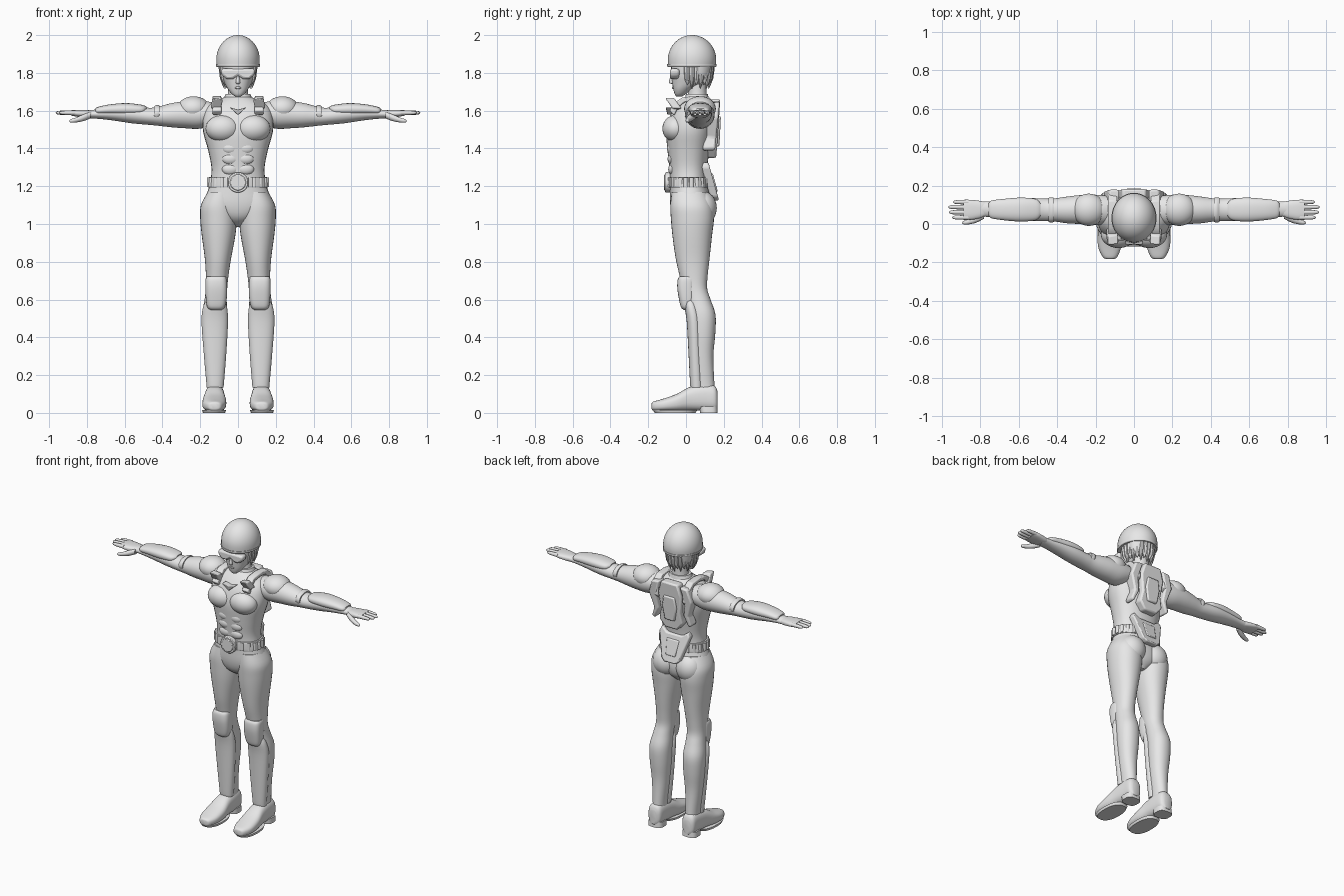
import bpy, bmesh, math
from mathutils import Vector

grey = bpy.data.materials.new("plain_grey")
grey.diffuse_color = (0.8, 0.8, 0.8, 1)


def finish(name, bm, mirror=False, bevel=0, angle=40):
    bmesh.ops.recalc_face_normals(bm, faces=bm.faces)
    me = bpy.data.meshes.new(name)
    bm.to_mesh(me)
    bm.free()
    me.materials.append(grey)
    me.shade_smooth()
    me.set_sharp_from_angle(angle=math.radians(angle))
    ob = bpy.data.objects.new(name, me)
    bpy.context.collection.objects.link(ob)
    if bevel:
        m = ob.modifiers.new("bevel", 'BEVEL')
        m.width, m.segments = bevel, 2
    if mirror:
        ob.modifiers.new("mirror", 'MIRROR').use_mirror_merge = False
    return ob


def smooth_rings(rings, sub):
    out = []
    for i in range(len(rings) - 1):
        p = [rings[max(0, min(len(rings) - 1, i + k))] for k in (-1, 0, 1, 2)]
        for s in range(sub):
            t = s / sub
            out.append([0.5 * (2 * b + (c - a) * t + (2 * a - 5 * b + 4 * c - d) * t * t
                               + (3 * b - a - 3 * c + d) * t ** 3) for a, b, c, d in zip(*p)])
    return out + [list(rings[-1])]


def loft(name, rings, axis='z', n=2.0, mirror=False, seg=32, sub=4):
    """Rings are (position on axis, low a, high a, low b, high b)."""
    bm = bmesh.new()
    loops = []
    for t, a0, a1, b0, b1 in smooth_rings(rings, sub):
        loop = []
        for k in range(seg):
            c, s = math.cos(2 * math.pi * k / seg), math.sin(2 * math.pi * k / seg)
            a = (a0 + a1) / 2 + (a1 - a0) / 2 * math.copysign(abs(c) ** (2 / n), c)
            b = (b0 + b1) / 2 + (b1 - b0) / 2 * math.copysign(abs(s) ** (2 / n), s)
            loop.append(bm.verts.new({'x': (t, a, b), 'y': (a, t, b), 'z': (a, b, t)}[axis]))
        loops.append(loop)
    for p, q in zip(loops, loops[1:]):
        for k in range(seg):
            j = (k + 1) % seg
            bm.faces.new((p[k], p[j], q[j], q[k]))
    bm.faces.new(loops[0])
    bm.faces.new(loops[-1])
    return finish(name, bm, mirror)


def column(name, rings, **kw):
    """Loft symmetric in x: (z, half width, front y, back y)."""
    return loft(name, [(z, -w, w, f, b) for z, w, f, b in rings], **kw)


def ball(name, loc, r, mirror=False):
    bm = bmesh.new()
    bmesh.ops.create_uvsphere(bm, u_segments=28, v_segments=16, radius=1)
    for v in bm.verts:
        v.co = Vector([l + c * s for l, c, s in zip(loc, v.co, r)])
    return finish(name, bm, mirror)


def prism(name, pts, lo, hi, axis='y', bevel=0.005, mirror=False, shear=0):
    """Outline extruded along y (points are x,z) or x (points are y,z)."""
    bm = bmesh.new()
    zc = sum(p[1] for p in pts) / len(pts)
    ends = []
    for d in (lo, hi):
        ends.append([bm.verts.new((a, d + shear * (zc - z), z) if axis == 'y' else (d, a, z))
                     for a, z in pts])
    for e in ends:
        bm.faces.new(e)
    for k in range(len(pts)):
        j = (k + 1) % len(pts)
        bm.faces.new((ends[0][k], ends[0][j], ends[1][j], ends[1][k]))
    return finish(name, bm, mirror, bevel, 30)


def disc(name, r, y0, y1, z):
    pts = [(r * math.cos(k * math.pi / 16), z + r * math.sin(k * math.pi / 16)) for k in range(32)]
    return prism(name, pts, y0, y1, bevel=0.004)


# Torso and pelvis
column("torso", [(0.985, .02, .0, .09), (1.03, .1, -.06, .13), (1.1, .178, -.083, .14),
                 (1.2, .152, -.085, .115), (1.29, .14, -.088, .112), (1.39, .158, -.098, .125),
                 (1.49, .185, -.105, .143), (1.57, .185, -.085, .148), (1.62, .165, -.055, .145),
                 (1.655, .11, -.025, .128), (1.675, .06, .0, .11)], n=2.3)
ball("chest_muscle", (.08, -.055, 1.505), (.092, .07, .072), True)
for i, z in enumerate((1.4, 1.345, 1.29)):
    ball(f"belly_muscle_{i}", (.04, -.077 - .007 * i / -2, z), (.045, .024, .032), True)
ball("buttock", (.085, .085, 1.085), (.085, .078, .09), True)

# Legs, guards and shoes
loft("leg", [(.1, .082, .16, .035, .155), (.16, .08, .162, .035, .15), (.3, .068, .176, .028, .145),
             (.42, .058, .188, .022, .155), (.52, .056, .19, .015, .156), (.6, .06, .177, .0, .13),
             (.66, .057, .17, -.018, .112), (.73, .05, .17, -.035, .115), (.82, .036, .176, -.055, .125),
             (.94, .014, .192, -.072, .138), (1.03, .006, .2, -.08, .148), (1.1, .01, .196, -.083, .14),
             (1.17, .02, .16, -.075, .11)], n=2.15, mirror=True)
loft("shin_guard", [(.135, .076, .166, .026, .085), (.15, .075, .167, .022, .09), (.3, .063, .18, .014, .085),
                    (.48, .053, .193, .004, .08), (.56, .058, .185, -.008, .065),
                    (.6, .07, .165, -.01, .05)], n=2.2, mirror=True)
loft("knee_pad", [(.545, .085, .148, -.012, .04), (.56, .07, .163, -.027, .045), (.6, .06, .17, -.037, .05),
                  (.66, .057, .173, -.046, .05), (.705, .06, .172, -.044, .05),
                  (.722, .066, .166, -.034, .045)], n=3, mirror=True)
loft("shoe", [(-.182, .11, .14, .022, .05), (-.172, .088, .162, .012, .06), (-.12, .067, .186, .008, .075),
              (-.05, .062, .188, .008, .1), (.02, .07, .178, .012, .137), (.1, .074, .172, .012, .152),
              (.152, .08, .168, .012, .143), (.168, .1, .15, .02, .11)], 'y', 2.6, True)
loft("shoe_sole", [(0, .068, .186, -.165, .05), (.016, .063, .19, -.176, .06)], n=2.4, mirror=True)
loft("shoe_heel", [(0, .074, .176, .075, .168), (.035, .076, .174, .07, .166)], n=3, mirror=True)

# Arms
loft("arm", [(.12, .0, .145, 1.53, 1.64), (.2, -.005, .152, 1.505, 1.655), (.28, .0, .15, 1.507, 1.65),
             (.35, .004, .142, 1.512, 1.64), (.42, .014, .132, 1.52, 1.622), (.47, .015, .132, 1.525, 1.615),
             (.56, .018, .135, 1.533, 1.625), (.66, .026, .127, 1.548, 1.618), (.74, .035, .118, 1.557, 1.607),
             (.8, .04, .116, 1.56, 1.602)], 'x', mirror=True)
ball("shoulder_pad", (.235, .074, 1.61), (.087, .084, .066), True)
loft("elbow_band", [(.415, .01, .136, 1.55, 1.628), (.43, .008, .138, 1.54, 1.63),
                    (.445, .01, .136, 1.55, 1.622)], 'x', mirror=True)
loft("forearm_guard", [(.485, .045, .105, 1.6, 1.622), (.51, .02, .13, 1.58, 1.631), (.59, .013, .137, 1.575, 1.64),
                       (.68, .02, .13, 1.578, 1.633), (.74, .03, .122, 1.58, 1.62),
                       (.755, .045, .108, 1.585, 1.612)], 'x', 2.3, True)

# Hands
loft("palm", [(.765, .043, .112, 1.563, 1.6), (.8, .03, .12, 1.562, 1.603), (.85, .022, .126, 1.568, 1.604),
              (.885, .026, .122, 1.574, 1.602)], 'x', 2.6, True)
for i, (y, tip) in enumerate(((.114, .94), (.088, .965), (.061, .962), (.034, .945))):
    loft(f"finger_{i}", [(x, y - r, y + r, 1.589 - r, 1.589 + r) for x, r in
                         ((.86, .0125), (tip - .03, .011), (tip - .008, .008), (tip, .002))],
         'x', mirror=True, seg=12)
loft("thumb", [(x, y - r, y + r, z - r, z + r) for x, y, z, r in
               ((.78, .045, 1.577, .018), (.82, .025, 1.562, .018), (.86, .011, 1.55, .013),
                (.885, .007, 1.546, .009), (.893, .006, 1.545, .002))], 'x', mirror=True, seg=14)

# Neck and head
column("neck", [(1.62, .07, .0, .12), (1.68, .053, .01, .11), (1.76, .053, .01, .11)])
column("collar", [(1.645, .088, -.018, .125), (1.668, .074, -.006, .12), (1.688, .066, .0, .115)], n=2.2)
column("head", [(1.676, .016, -.052, -.02), (1.688, .033, -.06, .0), (1.715, .054, -.067, .035),
                (1.75, .073, -.073, .1), (1.79, .085, -.077, .12), (1.86, .092, -.08, .135)], n=2.2)
loft("nose", [(1.742, -.008, .008, -.078, -.06), (1.75, -.012, .012, -.09, -.06),
              (1.79, -.006, .006, -.08, -.06)], seg=12)
column("lips", [(1.715, .012, -.07, -.05), (1.721, .018, -.075, -.05), (1.727, .012, -.073, -.05)], seg=16)
prism("goggles", [(-.09, 1.822), (.09, 1.822), (.088, 1.79), (.06, 1.766), (.026, 1.768),
                  (0, 1.785), (-.026, 1.768), (-.06, 1.766), (-.088, 1.79)], -.086, -.035, bevel=.012)

# Hair tufts around the sides and back
column("hair", [(1.755, .066, .035, .118), (1.79, .088, .015, .135), (1.85, .1, .0, .147)])
for i in range(15):
    a = math.radians(-18 + 216 * i / 14)
    cx, cy = .084 * math.cos(a), .035 + .098 * math.sin(a)
    tip = 1.735 - .02 * (i % 2)
    loft(f"hair_tuft_{i}", [(z, cx * s - r, cx * s + r, .035 + (cy - .035) * s - r, .035 + (cy - .035) * s + r)
                            for z, s, r in ((tip, .86, .001), (1.77, .97, .014), (1.85, 1.03, .018))], seg=8, sub=2)

# Helmet
dome = [(1.868 + .132 * math.sin(t), math.cos(t)) for t in (math.radians(d) for d in range(0, 89, 8))]
column("helmet", [(1.836, .113, -.095, .157), (1.85, .1145, -.0955, .1585)]
       + [(z, .115 * c, .032 - .128 * c, .032 + .128 * c) for z, c in dome], seg=48, sub=2)
column("helmet_rim", [(1.832, .113, -.097, .159), (1.838, .117, -.1, .162), (1.846, .117, -.1, .162)], seg=48)

# Belt with ribs and round buckle
column("belt", [(1.192, .157, -.09, .118), (1.198, .16, -.093, .121), (1.244, .154, -.094, .119),
                (1.25, .15, -.091, .116)], n=2.3)
for i in range(22):
    a = 2 * math.pi * (i + .5) / 22
    x, y = .155 * math.cos(a), .014 + .103 * math.sin(a)
    loft(f"belt_rib_{i}", [(1.196, x - .012, x + .012, y - .012, y + .012),
                           (1.247, x - .012, x + .012, y - .012, y + .012)], n=3, seg=12, sub=1)
disc("buckle_ring", .054, -.11, -.07, 1.22)
disc("buckle_face", .042, -.116, -.08, 1.22)

# Chest badge, shoulder straps and clips
prism("chest_badge", [(-.045, 1.618), (0, 1.606), (.045, 1.618), (0, 1.578)], -.105, -.06, bevel=.003, shear=.25)
path = [(-.088, 1.6), (-.062, 1.64), (-.02, 1.67), (.05, 1.678), (.12, 1.672), (.165, 1.63), (.17, 1.55)]
inner = [(y * .8 + .008, z - .025) for y, z in reversed(path)]
prism("shoulder_strap", path + inner, .088, .135, axis='x', bevel=.006, mirror=True)
prism("strap_clip", [(.08, 1.66), (.135, 1.668), (.145, 1.612), (.092, 1.6)], -.088, -.04,
      bevel=.007, mirror=True, shear=.7)

# Back harness
prism("back_plate", [(-.06, 1.66), (.06, 1.66), (.085, 1.58), (.07, 1.47), (.085, 1.4), (.045, 1.35),
                     (-.045, 1.35), (-.085, 1.4), (-.07, 1.47), (-.085, 1.58)], .11, .17, bevel=.01, shear=-.07)
prism("back_panel", [(-.04, 1.57), (.04, 1.57), (.052, 1.5), (.035, 1.41), (-.035, 1.41), (-.052, 1.5)],
      .15, .181, bevel=.008, shear=-.05)
prism("back_wing", [(.075, 1.65), (.13, 1.645), (.158, 1.56), (.125, 1.46), (.145, 1.4), (.125, 1.385),
                    (.09, 1.46), (.105, 1.55)], .1, .166, bevel=.01, mirror=True, shear=-.1)

# Hip pack below the harness
prism("hip_pack", [(-.055, 1.3), (.055, 1.3), (.095, 1.33), (.11, 1.3), (.065, 1.145), (.04, 1.125),
                   (-.04, 1.125), (-.065, 1.145), (-.11, 1.3), (-.095, 1.33)], .1, .143, bevel=.008, shear=.28)
prism("hip_pack_panel", [(-.045, 1.27), (.045, 1.27), (.035, 1.17), (-.035, 1.17)],
      .13, .155, bevel=.006, shear=.28)
